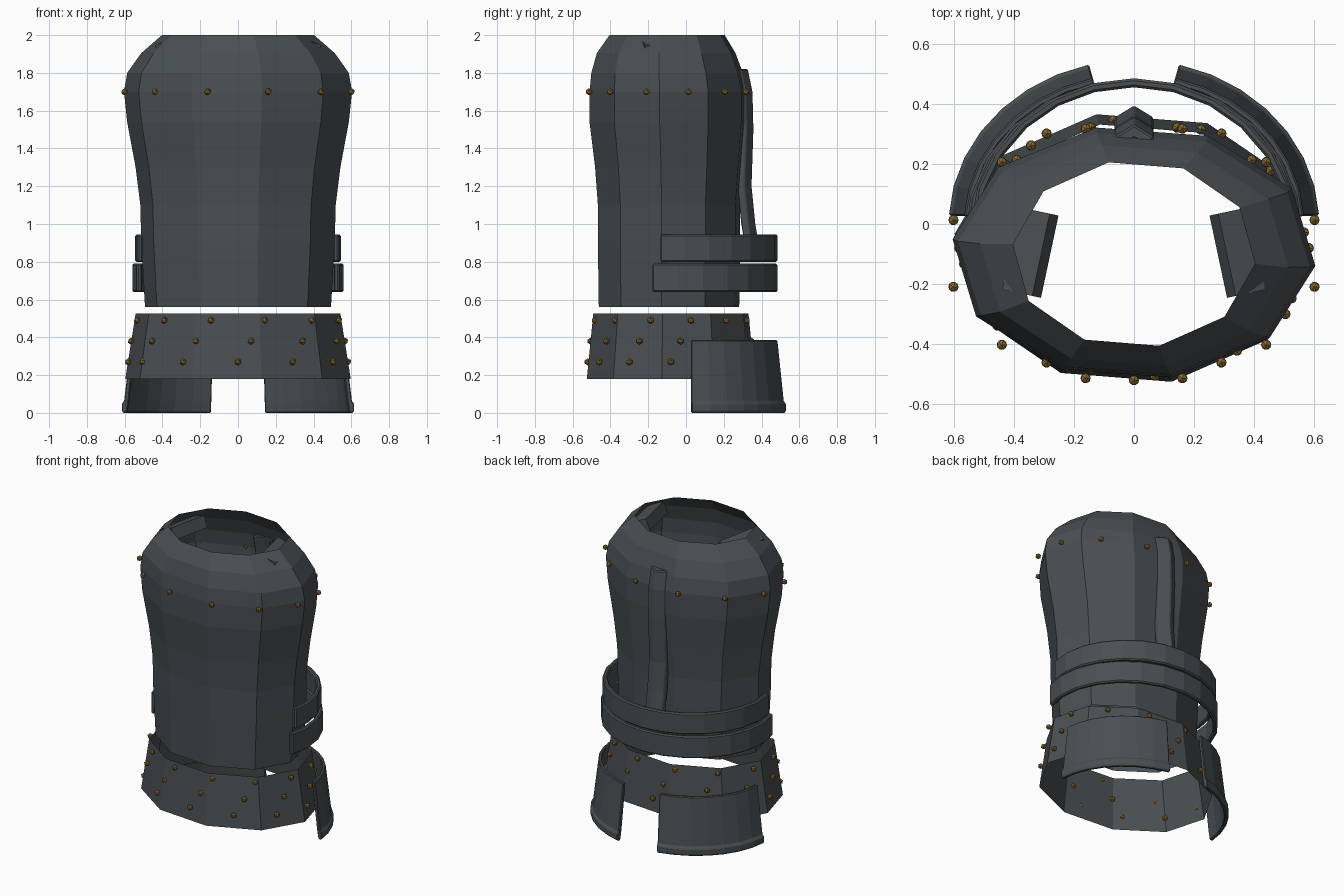
import bpy, bmesh
from math import sin, cos, radians
from mathutils import Matrix, Vector

cube = bpy.data.objects.get("Cube")
if cube:
    bpy.data.objects.remove(cube, do_unlink=True)


def material(name, color):
    m = bpy.data.materials.new(name)
    m.use_nodes = True
    m.diffuse_color = color
    b = m.node_tree.nodes["Principled BSDF"]
    b.inputs["Base Color"].default_value = color
    b.inputs["Roughness"].default_value = 0.6
    return m


IRON = material("dark iron", (0.068, 0.078, 0.085, 1))
BRASS = material("aged brass", (0.25, 0.145, 0.03, 1))


def finish(name, bm, mat, bevel=0):
    if bevel:
        bmesh.ops.recalc_face_normals(bm, faces=bm.faces)
    me = bpy.data.meshes.new(name)
    bm.to_mesh(me)
    bm.free()
    me.materials.append(mat)
    ob = bpy.data.objects.new(name, me)
    bpy.context.collection.objects.link(ob)
    if bevel:
        mod = ob.modifiers.new("soft_edges", "BEVEL")
        mod.width = bevel
        mod.segments = 1
        mod.limit_method = "ANGLE"
        mod.angle_limit = radians(40)
    return ob


def on_ellipse(deg, rx, ry, cy, z):
    a = radians(deg)
    return Vector((rx * cos(a), cy + ry * sin(a), z))


def loft(bm, rings, closed_ring):
    """Join neighbouring rings of vertices with quads."""
    for a, b in zip(rings, rings[1:]):
        n = len(a)
        for i in range(n if closed_ring else n - 1):
            j = (i + 1) % n
            bm.faces.new((a[i], a[j], b[j], b[i]))


def tube(name, levels, sides=10, turn=-6):
    """Open faceted shell; levels are (z, rx, ry, centre y), bottom up."""
    bm = bmesh.new()
    rings = [[bm.verts.new(on_ellipse(turn + i * 360 / sides, rx, ry, cy, z))
              for i in range(sides)] for z, rx, ry, cy in levels]
    loft(bm, rings, True)
    return finish(name, bm, IRON)


def solid_sweep(name, sections, bevel):
    """Solid from matching closed cross-sections, capped at both ends."""
    bm = bmesh.new()
    rings = [[bm.verts.new(p) for p in s] for s in sections]
    loft(bm, rings, True)
    bm.faces.new(rings[0])
    bm.faces.new(rings[-1])
    return finish(name, bm, IRON, bevel)


def arc_band(name, profile, cy, start, end, steps, bevel):
    """Curved plate; profile is a closed list of (rx, ry, z)."""
    sections = []
    for i in range(steps + 1):
        deg = start + (end - start) * i / steps
        sections.append([on_ellipse(deg, rx, ry, cy, z) for rx, ry, z in profile])
    return solid_sweep(name, sections, bevel)


# Torso shell
tube("torso_shell", [
    (0.56, 0.495, 0.38, -0.09), (0.90, 0.515, 0.385, -0.09),
    (1.10, 0.52, 0.385, -0.09), (1.30, 0.545, 0.40, -0.09),
    (1.54, 0.59, 0.425, -0.095), (1.70, 0.607, 0.425, -0.095),
    (1.80, 0.59, 0.41, -0.10), (1.905, 0.515, 0.375, -0.105),
    (2.00, 0.405, 0.312, -0.10)])

# Flared skirt under the torso
tube("skirt_shell", [(0.18, 0.60, 0.455, -0.08), (0.525, 0.545, 0.42, -0.08)])

# Two belts wrapping the back
for name, z0, z1, r, end in (("upper_belt", 0.80, 0.945, 0.545, 12),
                             ("lower_belt", 0.64, 0.79, 0.56, 17)):
    arc_band(name, [(r, 0.515, z0), (r, 0.515, z1),
                    (r - 0.03, 0.485, z1), (r - 0.03, 0.485, z0)],
             -0.03, -end, 180 + end, 14, 0.008)

# Hip plates with a thicker lower lip
plate = [(0.565, 0.50, 0.385), (0.605, 0.535, 0.06), (0.617, 0.547, 0.05),
         (0.617, 0.547, 0.008), (0.607, 0.537, 0.0), (0.59, 0.52, 0.0),
         (0.58, 0.51, 0.06), (0.543, 0.478, 0.385)]
for name, start, end in (("left_hip_plate", 3, 76), ("right_hip_plate", 104, 177)):
    arc_band(name, plate, 0, start, end, 7, 0.005)

# Ridged spine strip down the back
spine = []
for z, y in ((0.85, 0.395), (1.0, 0.37), (1.2, 0.35), (1.5, 0.36),
             (1.7, 0.355), (1.82, 0.33)):
    spine.append([Vector(p) for p in (
        (-0.065, y - 0.04, z), (0, y, z), (0.065, y - 0.04, z),
        (0.065, y - 0.08, z), (0, y - 0.045, z), (-0.065, y - 0.08, z))])
solid_sweep("spine_strip", spine, 0.006)

# Shoulder pads just inside the neck opening
for name, side in (("left_shoulder_pad", 1), ("right_shoulder_pad", -1)):
    bm = bmesh.new()
    place = (Matrix.Translation((side * 0.345, -0.095, 1.93))
             @ Matrix.Rotation(radians(side * 12), 4, "Z")
             @ Matrix.Rotation(radians(side * 22), 4, "Y")
             @ Matrix.Diagonal((0.11, 0.28, 0.08, 1)))
    bmesh.ops.create_cube(bm, size=1, matrix=place)
    finish(name, bm, IRON)

# Rows of rivets: height, ellipse radii, centre and starting angle
for name, z, rx, ry, cy, turn in (("chest_rivets", 1.70, 0.622, 0.43, -0.098, 15),
                                  ("skirt_rivets_top", 0.49, 0.553, 0.415, -0.08, 15),
                                  ("skirt_rivets_middle", 0.38, 0.57, 0.428, -0.08, 7),
                                  ("skirt_rivets_bottom", 0.27, 0.582, 0.44, -0.08, 0)):
    bm = bmesh.new()
    for i in range(12):
        spot = on_ellipse(turn + 30 * i, rx, ry, cy, z)
        bmesh.ops.create_icosphere(bm, subdivisions=1, radius=0.019,
                                   matrix=Matrix.Translation(spot))
    finish(name, bm, BRASS)
